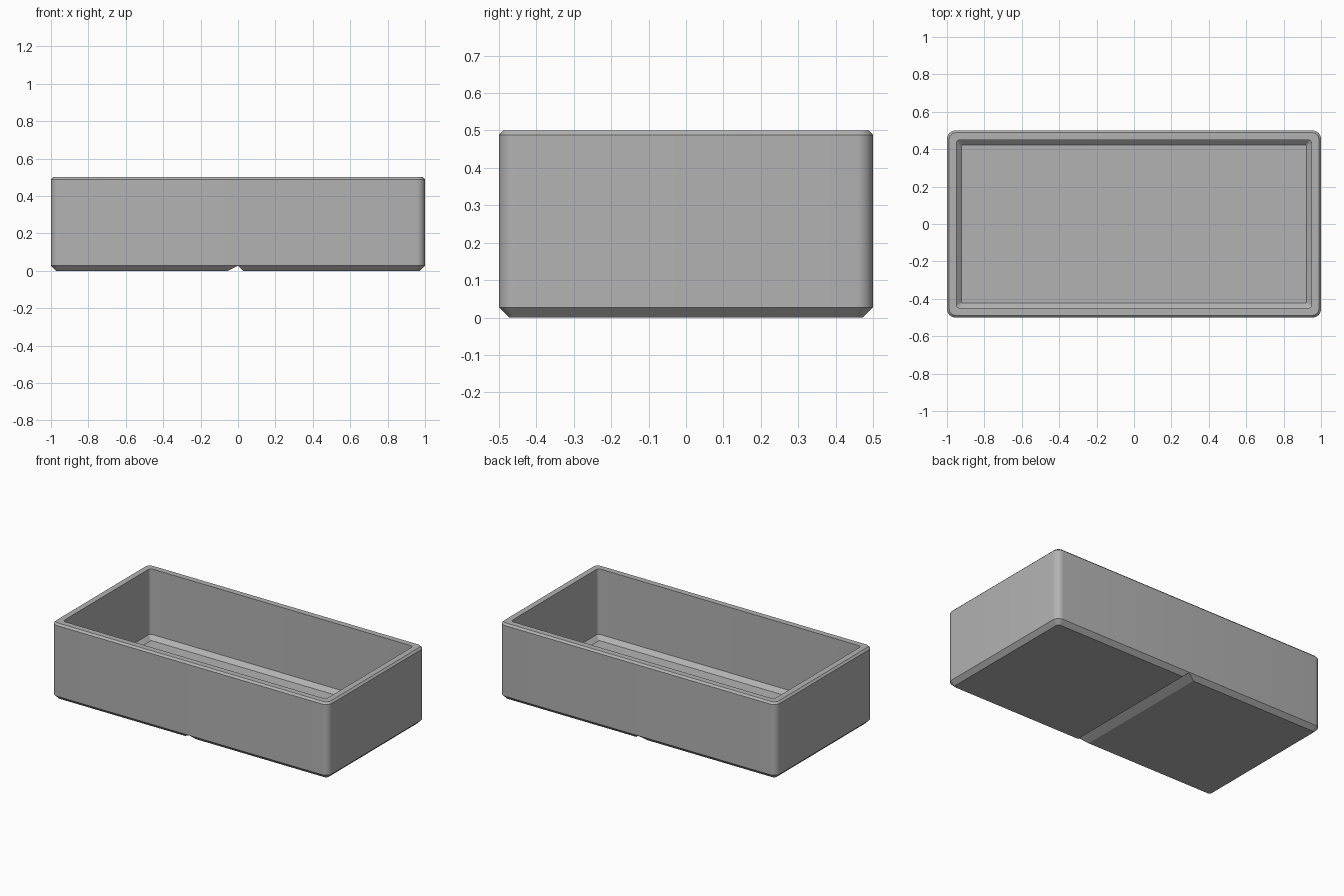
import bpy, bmesh, math

if "Cube" in bpy.data.objects:
    bpy.data.objects.remove(bpy.data.objects["Cube"])

grey = bpy.data.materials.new("grey plastic")
grey.diffuse_color = (0.45, 0.45, 0.45, 1)
grey.use_nodes = True
grey.node_tree.nodes["Principled BSDF"].inputs["Base Color"].default_value = grey.diffuse_color


def rounded_ring(bm, hx, hy, r, z, steps=8):
    """Loop of vertices around a rounded rectangle."""
    ring = []
    for k, (sx, sy) in enumerate([(1, 1), (-1, 1), (-1, -1), (1, -1)]):
        for i in range(steps + 1):
            a = (k + i / steps) * math.pi / 2
            ring.append(bm.verts.new((sx * (hx - r) + r * math.cos(a),
                                      sy * (hy - r) + r * math.sin(a), z)))
    return ring


def make_object(name, bm):
    bmesh.ops.recalc_face_normals(bm, faces=bm.faces)
    mesh = bpy.data.meshes.new(name)
    bm.to_mesh(mesh)
    bm.free()
    mesh.materials.append(grey)
    obj = bpy.data.objects.new(name, mesh)
    bpy.context.collection.objects.link(obj)
    return obj


# Tray: (inset from outer wall, corner radius, height), outside up then inside down
sections = [
    (0.027, 0.018, 0.0), (0.0, 0.045, 0.027),        # bottom chamfer
    (0.0, 0.045, 0.488), (0.012, 0.033, 0.5),        # wall and rim chamfer
    (0.05, 0.02, 0.5), (0.05, 0.02, 0.073),          # rim and inner wall
    (0.077, 0.006, 0.047),                           # sloped floor edge
]
bm = bmesh.new()
rings = [rounded_ring(bm, 1 - d, 0.5 - d, r, z) for d, r, z in sections]
for a, b in zip(rings, rings[1:]):
    n = len(a)
    for i in range(n):
        j = (i + 1) % n
        bm.faces.new((a[i], a[j], b[j], b[i]))
bm.faces.new(rings[0])     # underside
bm.faces.new(rings[-1])    # inner floor
tray = make_object("tray", bm)

# Groove across the underside
bm = bmesh.new()
profile = [(-0.053, 0.0), (-0.053, -0.05), (0.027, -0.05), (0.027, 0.0), (0.0, 0.027)]
ends = [[bm.verts.new((x, y, z)) for x, z in profile] for y in (-0.6, 0.6)]
for end in ends:
    bm.faces.new(end)
for i in range(len(profile)):
    j = (i + 1) % len(profile)
    bm.faces.new((ends[0][i], ends[0][j], ends[1][j], ends[1][i]))
cutter = make_object("groove_cutter", bm)
cutter.hide_render = True

cut = tray.modifiers.new("groove", 'BOOLEAN')
cut.operation = 'DIFFERENCE'
cut.solver = 'EXACT'
cut.object = cutter
bpy.context.view_layer.objects.active = tray
tray.select_set(True)
bpy.ops.object.modifier_apply(modifier=cut.name)
bpy.data.objects.remove(cutter)
bpy.ops.object.shade_smooth_by_angle(angle=math.radians(25))
